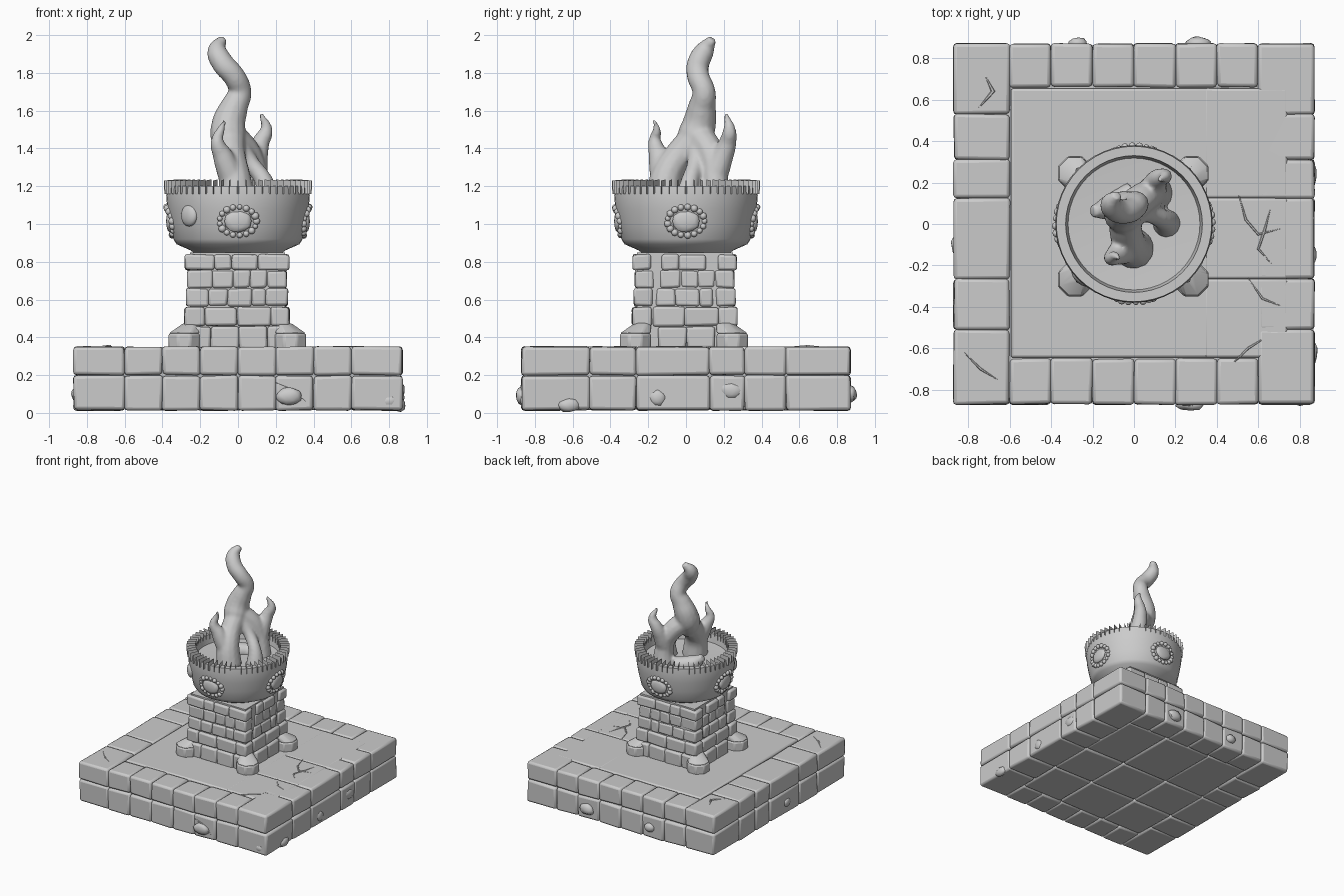
import bpy, bmesh, math, random
from mathutils import Vector, Matrix

random.seed(4)
cube = bpy.data.objects.get("Cube")
if cube:
    bpy.data.objects.remove(cube)

stone = bpy.data.materials.new("grey stone")
stone.use_nodes = True
GREY = (0.6, 0.6, 0.6, 1)
stone.diffuse_color = GREY
stone.node_tree.nodes["Principled BSDF"].inputs["Base Color"].default_value = GREY


def finish(name, mesh, bevel=0, smooth=35):
    mesh.materials.clear()
    mesh.materials.append(stone)
    ob = bpy.data.objects.new(name, mesh)
    bpy.context.collection.objects.link(ob)
    if bevel:
        mod = ob.modifiers.new("worn edges", "BEVEL")
        mod.width, mod.segments, mod.limit_method = bevel, 2, "ANGLE"
    bpy.ops.object.select_all(action="DESELECT")
    ob.select_set(True)
    bpy.context.view_layer.objects.active = ob
    if smooth:
        bpy.ops.object.shade_smooth_by_angle(angle=math.radians(smooth))
    return ob


def from_bm(name, bm, **kw):
    bmesh.ops.recalc_face_normals(bm, faces=bm.faces)
    mesh = bpy.data.meshes.new(name)
    bm.to_mesh(mesh)
    bm.free()
    return finish(name, mesh, **kw)


def block(bm, x, y, z, jitter=0.004):
    """Box between the (low, high) pairs x, y, z with slightly uneven corners."""
    for v in bmesh.ops.create_cube(bm, size=1)["verts"]:
        for i, (lo, hi) in enumerate((x, y, z)):
            v.co[i] = (lo if v.co[i] < 0 else hi) + random.uniform(-jitter, jitter)


def pairs(cuts):
    return list(zip(cuts, cuts[1:]))


def lathe(bm, profile, start=0, sweep=360, steps=48):
    """Spin a closed or axis-to-axis profile; a part sweep gets capped ends."""
    verts = [bm.verts.new((r, 0, z)) for r, z in profile]
    edges = [bm.edges.new(p) for p in zip(verts, verts[1:])]
    if sweep < 360:
        edges.append(bm.edges.new((verts[-1], verts[0])))
        geom = [bm.faces.new(verts)] + edges + verts
    else:
        geom = edges + verts
    bmesh.ops.rotate(bm, verts=verts, matrix=Matrix.Rotation(math.radians(start), 3, "Z"))
    bmesh.ops.spin(bm, geom=geom, axis=(0, 0, 1), cent=(0, 0, 0),
                   angle=math.radians(sweep), steps=steps, use_duplicate=sweep < 360)
    bmesh.ops.remove_doubles(bm, verts=bm.verts, dist=0.0005)


# Plinth: two courses of edge blocks around a filling slab
XS = [-0.87, -0.6, -0.4, -0.2, 0, 0.2, 0.4, 0.6, 0.87]
YS = [-0.87, -0.51, -0.265, 0.125, 0.31, 0.53, 0.87]
for name, z in (("lower_course", (0.014, 0.197)), ("upper_course", (0.2, 0.35))):
    bm = bmesh.new()
    for i, x in enumerate(pairs(XS)):
        if 0 < i < 7:
            block(bm, x, (-0.87, -0.65), z)
            block(bm, x, (0.66, 0.87), z)
    for y in pairs(YS):
        block(bm, (-0.87, -0.6), y, z)
        block(bm, (0.6, 0.87), y, z)
    from_bm(name, bm, bevel=0.017)

bm = bmesh.new()
block(bm, (-0.84, 0.84), (-0.84, 0.84), (0.035, 0.325), 0)
from_bm("plinth_core", bm)

bm = bmesh.new()
for y in pairs([-0.645, -0.265, 0.125, 0.655]):
    block(bm, (0.34, 0.74), y, (0.2, 0.35), 0.001)
block(bm, (-0.595, 0.36), (-0.645, 0.655), (0.2, 0.35), 0.001)
from_bm("floor_slabs", bm, bevel=0.012)

bm = bmesh.new()
for x in pairs([-0.6, -0.22, 0.22, 0.6]):
    for y in pairs([-0.65, -0.26, 0.13, 0.66]):
        block(bm, x, y, (0.016, 0.1))
from_bm("underside_slabs", bm, bevel=0.017)

# Chipped lumps around the plinth edge
bm = bmesh.new()
for x, y, z, sx, sy, sz in ((0.27, -0.87, 0.09, 0.08, 0.035, 0.05), (-0.27, 0.87, 0.1, 0.05, 0.035, 0.04),
                            (0.31, 0.87, 0.1, 0.07, 0.04, 0.05), (0.86, -0.62, 0.04, 0.03, 0.07, 0.04),
                            (0.86, 0.24, 0.12, 0.025, 0.07, 0.05), (-0.86, -0.1, 0.1, 0.025, 0.05, 0.04),
                            (0.8, -0.84, 0.06, 0.07, 0.04, 0.045), (0.86, -0.15, 0.08, 0.025, 0.05, 0.05)):
    lump = bmesh.ops.create_icosphere(bm, subdivisions=2, radius=1)["verts"]
    for v in lump:
        v.co = Vector((x, y, z)) + v.co * Vector((sx, sy, sz)) * random.uniform(0.8, 1)
from_bm("edge_chips", bm, smooth=50)


def crack(points, width=0.007):
    """Fine raised crack lips running over the stone."""
    cu = bpy.data.curves.new("crack", "CURVE")
    cu.dimensions = "3D"
    cu.bevel_depth, cu.bevel_resolution = width, 1
    sp = cu.splines.new("POLY")
    sp.points.add(len(points) - 1)
    for i, (p, q) in enumerate(zip(sp.points, points)):
        p.co = (*q, 1)
        p.radius = 0.2 if i in (0, len(points) - 1) else 1
    ob = bpy.data.objects.new("crack", cu)
    mesh = bpy.data.meshes.new_from_object(ob)
    bpy.data.objects.remove(ob)
    finish("stone_crack", mesh)


T = 0.349
crack([(0.5, 0.16, T), (0.54, 0.02, T), (0.6, -0.05, T), (0.72, -0.02, T)])
crack([(0.66, 0.08, T), (0.63, -0.03, T), (0.6, -0.12, T), (0.67, -0.2, T)])
crack([(0.55, -0.26, T), (0.62, -0.36, T), (0.72, -0.4, T)])
crack([(0.68, -0.52, T), (0.55, -0.6, T), (0.45, -0.7, T)])
crack([(-0.72, 0.72, T), (-0.68, 0.64, T), (-0.75, 0.56, T)], 0.012)
crack([(-0.82, -0.62, T), (-0.74, -0.7, T), (-0.66, -0.75, T)])
crack([(0.2, -0.87, 0.16), (0.28, -0.872, 0.13), (0.36, -0.87, 0.06)])

# Pillar: brick courses around a solid core
bm = bmesh.new()
block(bm, (-0.255, 0.25), (-0.26, 0.25), (0.34, 0.85), 0)
from_bm("pillar_core", bm)


def course(bm, half, cuts, z, depth=0.1):
    """Ring of bricks; the cuts alternate between opposite directions."""
    c = Vector((-0.005, -0.007))
    full = [-half] + cuts + [half]
    for a, b in pairs(full):
        for s in (-1, 1):
            wall = sorted((s * half, s * (half - depth)))
            block(bm, (a + c.x, b + c.x), [w + c.y for w in wall], z)
            if a > -half and b < half:
                block(bm, [w + c.x for w in wall], (a + c.y, b + c.y), z)


bm = bmesh.new()
course(bm, 0.275, [-0.12, -0.03, 0.11], (0.757, 0.838))
course(bm, 0.262, [-0.13, -0.02, 0.07, 0.16], (0.662, 0.755))
course(bm, 0.268, [-0.15, -0.05, 0.08, 0.15], (0.566, 0.658))
course(bm, 0.278, [-0.17, 0.0, 0.18], (0.46, 0.56))
course(bm, 0.288, [-0.14, 0.01, 0.16], (0.34, 0.457))
from_bm("pillar_bricks", bm, bevel=0.013)

# Corner feet with sloping tops
bm = bmesh.new()
for x in (-0.285, 0.278):
    for y in (-0.268, 0.245):
        toward = Vector((-math.copysign(0.04, x), -math.copysign(0.04, y), 0))
        for r, lo, hi, top in ((0.085, 0.34, 0.42, 0.085), (0.085, 0.42, 0.475, 0.045)):
            m = Matrix.Translation((x, y, (lo + hi) / 2)) @ Matrix.Rotation(math.pi / 8, 4, "Z")
            vs = bmesh.ops.create_cone(bm, cap_ends=True, segments=8, radius1=r * 1.05,
                                       radius2=top * 1.05, depth=hi - lo, matrix=m)["verts"]
            if top < r:
                bmesh.ops.translate(bm, vec=toward, verts=[v for v in vs if v.co.z > lo + 0.02])
from_bm("corner_feet", bm, bevel=0.01)

# Fire bowl
bm = bmesh.new()
lathe(bm, [(0, 0.835), (0.22, 0.835), (0.25, 0.86), (0.325, 0.893), (0.342, 0.92), (0.36, 1.0),
           (0.374, 1.08), (0.38, 1.15), (0.375, 1.2), (0.33, 1.2), (0.318, 1.13), (0, 1.11)])
from_bm("bowl", bm)

bm = bmesh.new()
for a in range(0, 360, 90):
    lathe(bm, [(0.322, 1.165), (0.39, 1.158), (0.392, 1.23), (0.322, 1.236)], a + 0.6, 88.8, 14)
from_bm("bowl_rim", bm, bevel=0.008)

# Bead wreaths on four sides, plus one plain boss
bm = bmesh.new()
for k in range(4):
    turn = Matrix.Rotation(k * math.pi / 2, 4, "Z")

    def oval(dx, dz, r, sx=1.0, sy=1.0, sz=1.0):
        out = -math.sqrt((0.362 + dz * 0.2) ** 2 - dx * dx)
        m = turn @ Matrix.Translation((dx, out, 1.015 + dz)) @ Matrix.Diagonal((sx, sy, sz, 1))
        bmesh.ops.create_icosphere(bm, subdivisions=2, radius=r, matrix=m)

    oval(0, 0, 0.075, 1, 0.25, 0.8)
    for i in range(17):
        a = i * math.tau / 17
        oval(0.098 * math.cos(a), 0.075 * math.sin(a), random.uniform(0.014, 0.021))
m = Matrix.Rotation(math.radians(-45), 4, "Z") @ Matrix.Translation((0, -0.365, 1.045))
bmesh.ops.create_icosphere(bm, subdivisions=3, radius=0.055, matrix=m @ Matrix.Diagonal((1, 0.5, 1.05, 1)))
from_bm("bowl_ornaments", bm, smooth=60)

# Flame: tapered tongues fused into one surface; each point is x, y, z, radius
tongues = [
    [(-0.03, 0.01, 1.34, 0.05), (-0.05, 0.04, 1.44, 0.09), (-0.05, 0.07, 1.53, 0.09), (-0.02, 0.085, 1.62, 0.075),
     (0.01, 0.095, 1.7, 0.062), (-0.02, 0.065, 1.78, 0.06), (-0.08, 0.065, 1.85, 0.06),
     (-0.11, 0.1, 1.92, 0.052), (-0.08, 0.14, 1.98, 0.025)],
    [(-0.04, 0.05, 1.46, 0.08), (-0.04, -0.03, 1.37, 0.08), (-0.02, -0.1, 1.26, 0.085), (0, -0.12, 1.1, 0.1)],
    [(-0.03, 0.07, 1.46, 0.08), (0.05, 0.13, 1.37, 0.075), (0.09, 0.15, 1.26, 0.07), (0.1, 0.15, 1.1, 0.09)],
    [(-0.03, -0.12, 1.24, 0.07), (-0.08, -0.145, 1.36, 0.055), (-0.11, -0.165, 1.44, 0.035),
     (-0.09, -0.155, 1.5, 0.022), (-0.07, -0.17, 1.55, 0.01)],
    [(0.09, 0.15, 1.25, 0.07), (0.1, 0.19, 1.35, 0.06), (0.12, 0.22, 1.43, 0.048),
     (0.15, 0.23, 1.5, 0.034), (0.12, 0.21, 1.585, 0.012)],
    [(0.0, 0.05, 1.42, 0.05), (0.07, 0.05, 1.32, 0.045), (0.14, 0.02, 1.22, 0.05), (0.16, 0.0, 1.1, 0.07)],
    [(0.0, 0.15, 1.12, 0.06), (-0.12, 0.08, 1.14, 0.06), (-0.2, 0.06, 1.2, 0.03)],
]
cu = bpy.data.curves.new("flame", "CURVE")
cu.dimensions = "3D"
cu.bevel_depth, cu.bevel_resolution, cu.use_fill_caps = 1, 4, True
for pts in tongues:
    sp = cu.splines.new("BEZIER")
    sp.bezier_points.add(len(pts) - 1)
    sp.radius_interpolation = "CARDINAL"
    for b, (x, y, z, r) in zip(sp.bezier_points, pts):
        b.co, b.radius = (x, y, z), r
        b.handle_left_type = b.handle_right_type = "AUTO"
tmp = bpy.data.objects.new("flame", cu)
mesh = bpy.data.meshes.new_from_object(tmp)
bpy.data.objects.remove(tmp)
flame = finish("flame", mesh, smooth=0)
mod = flame.modifiers.new("fuse", "REMESH")
mod.mode, mod.voxel_size, mod.use_smooth_shade = "VOXEL", 0.011, True
mod = flame.modifiers.new("soften", "SMOOTH")
mod.factor, mod.iterations = 0.5, 6
